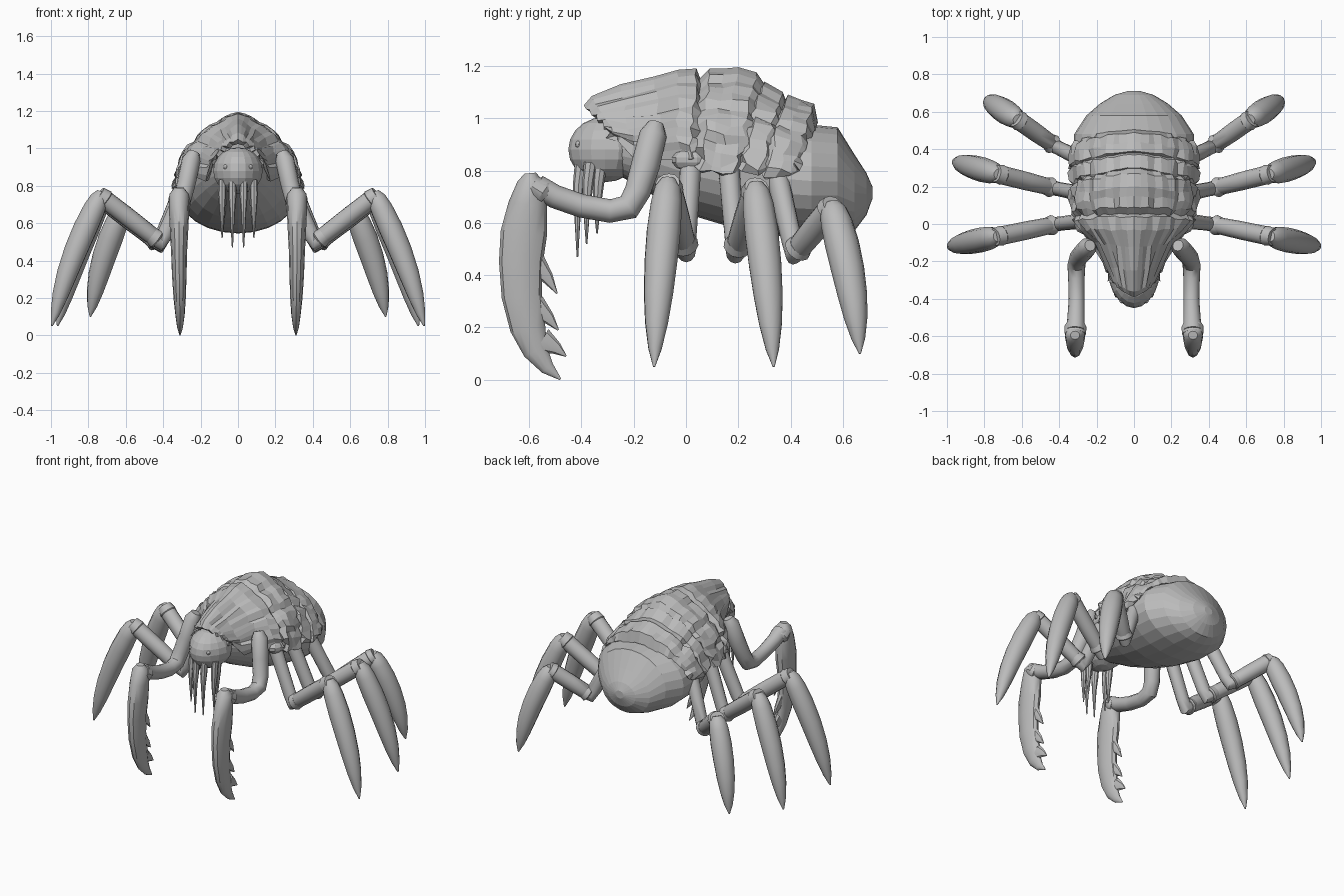
import bpy, bmesh, math, random
from mathutils import Vector

random.seed(4)
if "Cube" in bpy.data.objects:
    bpy.data.objects.remove(bpy.data.objects["Cube"])

shell_grey = bpy.data.materials.new("shell_grey")
shell_grey.use_nodes = True
COLOUR = (0.5, 0.5, 0.5, 1)
shell_grey.diffuse_color = COLOUR
for node in shell_grey.node_tree.nodes:
    if node.type == "BSDF_PRINCIPLED":
        node.inputs["Base Color"].default_value = COLOUR


def make_object(name, bm, smooth=True, mirror=False):
    """Turn a bmesh into a grey object, optionally mirrored across x."""
    bmesh.ops.recalc_face_normals(bm, faces=bm.faces)
    mesh = bpy.data.meshes.new(name)
    bm.to_mesh(mesh)
    bm.free()
    mesh.materials.append(shell_grey)
    if smooth:
        mesh.shade_smooth()
        mesh.set_sharp_from_angle(angle=math.radians(35))
    obj = bpy.data.objects.new(name, mesh)
    bpy.context.collection.objects.link(obj)
    if mirror:
        obj.modifiers.new("mirror", "MIRROR")
    return obj


def bridge(bm, rings, closed=True):
    """Skin neighbouring rings of vertices with quads."""
    for a, b in zip(rings, rings[1:]):
        n = len(a)
        for i in range(n if closed else n - 1):
            j = (i + 1) % n
            bm.faces.new((a[i], a[j], b[j], b[i]))
    if closed:
        bm.faces.new(rings[0])
        bm.faces.new(rings[-1])


def tube(bm, path, side, sides=12):
    """Sweep an oval along (point, side radius, depth radius) stations."""
    points = [Vector(p) for p, _, _ in path]
    rings = []
    for k, (_, ra, rb) in enumerate(path):
        before = points[max(k - 1, 0)]
        after = points[min(k + 1, len(points) - 1)]
        tangent = (after - before).normalized()
        n = (side - tangent * side.dot(tangent)).normalized()
        b = tangent.cross(n)
        ring = []
        for i in range(sides):
            a = math.tau * i / sides
            ring.append(bm.verts.new(points[k] + n * ra * math.cos(a) + b * rb * math.sin(a)))
        rings.append(ring)
    bridge(bm, rings)


def ball(name, centre, size, segments=16, mirror=False, smooth=True, taper=0):
    """Ellipsoid whose width narrows toward the front by the taper."""
    bm = bmesh.new()
    bmesh.ops.create_uvsphere(bm, u_segments=segments, v_segments=segments // 2 + 2, radius=1)
    for v in bm.verts:
        v.co.x *= 1 + taper * v.co.y
        v.co = Vector(centre) + Vector([c * s for c, s in zip(v.co, size)])
    return make_object(name, bm, smooth, mirror)


# Abdomen: egg-like loft of (y, bottom, top, half width) with a ridged top
bm = bmesh.new()
rings = []
for y, low, high, width in [
        (-.27, .79, .98, .11), (-.1, .69, 1.05, .2), (.05, .62, 1.04, .265),
        (.2, .575, 1.03, .305), (.35, .55, .99, .325), (.48, .545, .975, .32),
        (.58, .55, .965, .255), (.645, .57, .86, .18), (.69, .63, .79, .105),
        (.712, .69, .74, .03)]:
    ring = []
    for i in range(24):
        a = math.tau * i / 24
        ring.append(bm.verts.new((width * math.cos(a), y,
                                  (low + high) / 2 + (high - low) / 2 * math.sin(a))))
    rings.append(ring)
bridge(bm, rings)
make_object("abdomen", bm, smooth=False)


# Back plates: ridged arches of (ridge y, ridge z, half width, edge z, edge y)
def plate(name, rows, roundness, columns=14):
    bm = bmesh.new()
    rings = []
    for y, top, width, edge, edge_y in rows:
        ring = []
        for i in range(columns + 1):
            s = i / columns
            a = s * math.pi / 2
            rough = .004 + .01 * s
            groove = .97 if i % 4 == 3 else 1
            height = roundness * math.cos(a) + (1 - roundness) * (1 - s)
            x = width * math.sin(a) * groove
            z = edge + (top - edge) * height * groove
            shift = y + (edge_y - y) * s ** 1.3
            if i:
                x += random.uniform(-rough, rough)
                z += random.uniform(-rough, rough)
                shift += random.uniform(-rough, rough)
            ring.append(bm.verts.new((x, shift, z)))
        rings.append(ring)
    bridge(bm, rings, closed=False)
    obj = make_object(name, bm, smooth=False, mirror=True)
    # make sure the shell thickens inward
    if sum(p.normal.z for p in obj.data.polygons) < 0:
        obj.data.flip_normals()
    shell = obj.modifiers.new("thickness", "SOLIDIFY")
    shell.thickness = .03
    shell.offset = -1


plate("front_shield", [
    (-.39, 1.05, .125, .92, -.26), (-.36, 1.085, .145, .88, -.235),
    (-.25, 1.13, .175, .83, -.19), (-.12, 1.16, .23, .83, -.09),
    (-.03, 1.185, .3, .84, -.03), (.04, 1.19, .325, .83, .02),
    (.055, 1.15, .3, .85, .05)], .5)
plate("back_plate_large", [
    (.05, 1.15, .3, .82, .03), (.09, 1.19, .335, .81, .06),
    (.15, 1.19, .34, .79, .09), (.2, 1.195, .345, .78, .13),
    (.27, 1.175, .34, .79, .19), (.3, 1.13, .315, .81, .21)], .62)
plate("back_plate_middle", [
    (.27, 1.1, .315, .82, .2), (.3, 1.14, .34, .79, .21),
    (.37, 1.1, .345, .78, .28), (.385, 1.06, .325, .8, .3)], .7)
plate("back_plate_rear", [
    (.37, 1.05, .32, .8, .28), (.39, 1.09, .34, .78, .3),
    (.44, 1.07, .345, .77, .35), (.49, 1.055, .34, .77, .4),
    (.505, .98, .32, .79, .42)], .7)

# Head, eyes and hanging mouth fangs
ball("head", (0, -.31, .88), (.132, .14, .125), smooth=False, taper=.2)
ball("eye", (.065, -.41, .9), (.014, .014, .014), 8, mirror=True)
X = Vector((1, 0, 0))
bm = bmesh.new()
for x, y, tip in [(.03, -.41, .47), (.085, -.375, .52), (.08, -.335, .56)]:
    tube(bm, [((x, y + .01, .83), .02, .025), ((x, y, .75), .022, .022),
              ((x, y - .005, .66), .014, .014), ((x, y - .005, tip), .003, .003)], X, 8)
make_object("mouth_fangs", bm, mirror=True)

# Front arms with a flared knee cuff
bm = bmesh.new()
tube(bm, [((.235, -.115, .98), .03, .03), ((.25, -.125, .94), .05, .052),
          ((.275, -.155, .82), .05, .055), ((.3, -.185, .72), .048, .05),
          ((.308, -.22, .66), .048, .05), ((.308, -.29, .645), .044, .045),
          ((.307, -.4, .665), .042, .045), ((.31, -.5, .7), .046, .045),
          ((.313, -.57, .74), .05, .045)], X)
tube(bm, [((.312, -.535, .7), .046, .045), ((.313, -.55, .715), .06, .052),
          ((.314, -.59, .74), .056, .045)], X)
make_object("front_arm", bm, mirror=True)

# Curved front claws with barbs on the inner edge
bm = bmesh.new()
tube(bm, [((.315, -.595, .79), .025, .022), ((.315, -.592, .755), .052, .052),
          ((.315, -.605, .67), .054, .074), ((.315, -.62, .56), .049, .089),
          ((.315, -.631, .45), .043, .084), ((.314, -.628, .32), .039, .077),
          ((.312, -.605, .2), .033, .068), ((.31, -.575, .11), .025, .048),
          ((.31, -.53, .045), .016, .027), ((.31, -.48, .002), .003, .004)], X)
for y, z, drop in [(-.585, .45, .12), (-.58, .28, .09), (-.55, .15, .06)]:
    tube(bm, [((.314, y, z), .02, .05), ((.314, y + .055, z - drop / 2), .013, .024),
              ((.314, y + .092, z - drop), .002, .003)], X, 8)
make_object("front_claw", bm, mirror=True)


# Walking legs: hip, elbow, knee, tip
def walking_leg(name, hip, elbow, knee, tip):
    hip, elbow, knee, tip = map(Vector, (hip, elbow, knee, tip))
    out = (tip - elbow) * Vector((1, 1, 0))
    out.normalize()
    side = out.cross(Vector((0, 0, 1)))
    bm = bmesh.new()
    tube(bm, [(hip, .042, .045), (hip.lerp(elbow, .5), .04, .043),
              (hip.lerp(elbow, .88), .038, .043), (elbow, .039, .046),
              (elbow.lerp(knee, .15), .045, .047), (elbow.lerp(knee, .5), .049, .05),
              (elbow.lerp(knee, .97), .05, .05)], side)
    # raised cuffs at elbow and knee
    for start, end in [(.06, .17), (.9, 1.03)]:
        tube(bm, [(elbow.lerp(knee, start), .046, .048),
                  (elbow.lerp(knee, start + .02), .054, .054),
                  (elbow.lerp(knee, end), .047, .045)], side)
    make_object(name + "_limb", bm, mirror=True)
    bm = bmesh.new()
    blade = []
    for t, r in [(-.03, .028), (.02, .05), (.1, .06), (.25, .065), (.42, .063),
                 (.6, .056), (.76, .044), (.9, .026), (1, .004)]:
        bulge = out * .025 * math.sin(math.pi * max(t, 0))
        blade.append((knee.lerp(tip, t) + bulge, r * 1.02, r))
    tube(bm, blade, side)
    make_object(name + "_blade", bm, mirror=True)
    # low shoulder tucked beneath the plate edge
    ball(name + "_shoulder", (.275, hip.y, hip.z - .02), (.05, .075, .045), 10, True, False)


walking_leg("second_leg", (.25, .02, .86), (.41, 0, .495), (.735, -.068, .745), (.995, -.122, .05))
walking_leg("third_leg", (.27, .16, .86), (.42, .19, .49), (.73, .268, .73), (.965, .335, .05))
walking_leg("rear_leg", (.27, .34, .82), (.42, .415, .485), (.625, .56, .66), (.79, .665, .1))
